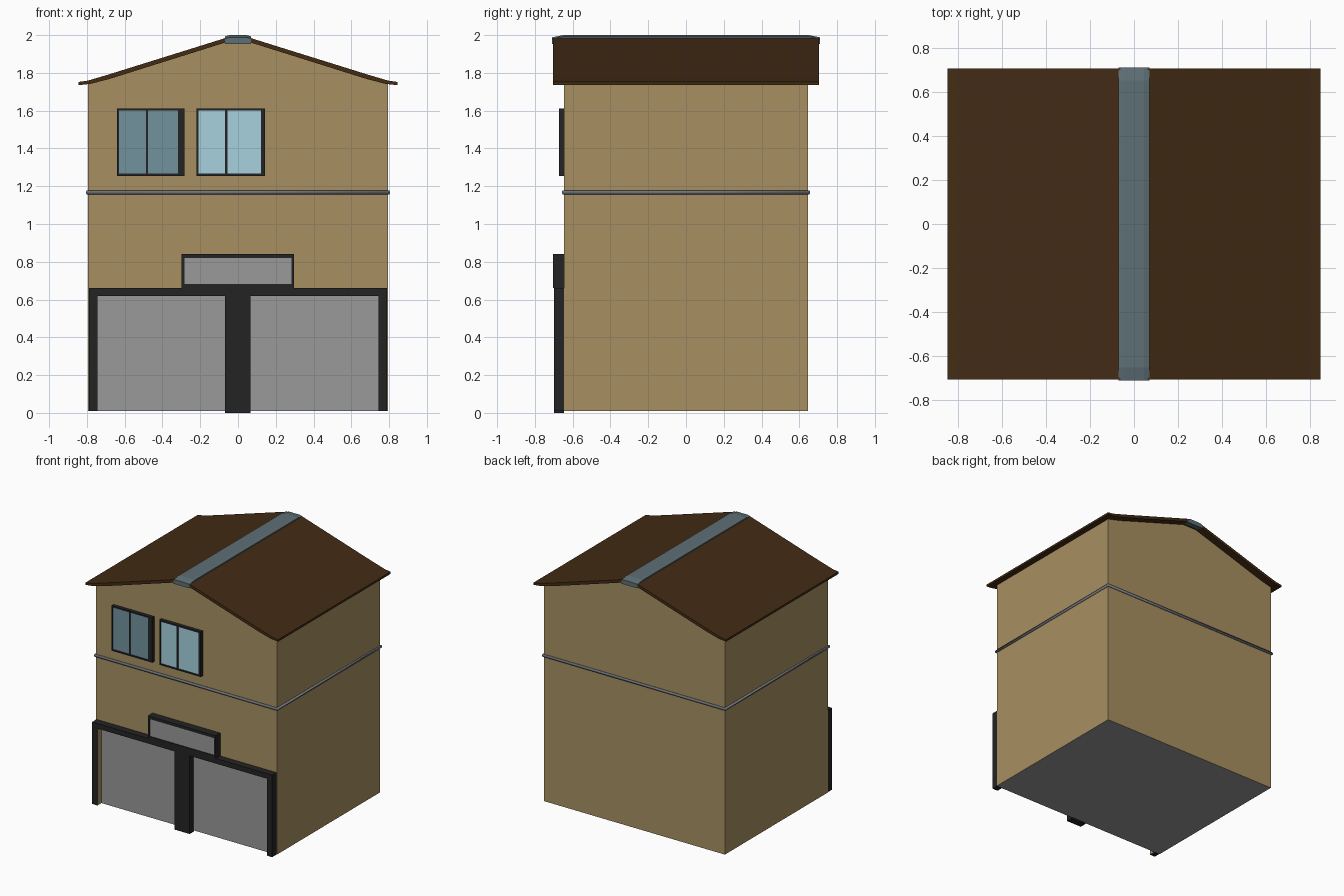
import bpy, bmesh
from mathutils import Vector

if "Cube" in bpy.data.objects:
    bpy.data.objects.remove(bpy.data.objects["Cube"])


def material(name, rgb):
    m = bpy.data.materials.new(name)
    m.diffuse_color = (*rgb, 1)
    m.use_nodes = True
    m.node_tree.nodes["Principled BSDF"].inputs["Base Color"].default_value = m.diffuse_color
    return m


TAN = material("tan_render", (0.39, 0.28, 0.12))
BROWN = material("brown_roof", (0.055, 0.024, 0.007))
SLATE = material("slate_blue", (0.11, 0.16, 0.18))
DARK = material("dark_frame", (0.017, 0.017, 0.017))
GREY = material("shutter_grey", (0.32, 0.32, 0.32))
BAND = material("band_grey", (0.16, 0.18, 0.21))
GLASS_DIM = material("dim_glass", (0.17, 0.29, 0.34))
GLASS = material("bright_glass", (0.38, 0.64, 0.73))


def finish(name, bm, *mats):
    bmesh.ops.recalc_face_normals(bm, faces=bm.faces)
    me = bpy.data.meshes.new(name)
    bm.to_mesh(me)
    bm.free()
    ob = bpy.data.objects.new(name, me)
    bpy.context.collection.objects.link(ob)
    for m in mats:
        me.materials.append(m)
    return ob


def boxes(name, mat, *bounds):
    """One object made of boxes, each (x0, x1, y0, y1, z0, z1)."""
    bm = bmesh.new()
    for x0, x1, y0, y1, z0, z1 in bounds:
        vs = bmesh.ops.create_cube(bm, size=1)["verts"]
        for v in vs:
            v.co = Vector((x1 if v.co.x > 0 else x0,
                           y1 if v.co.y > 0 else y0,
                           z1 if v.co.z > 0 else z0))
    return finish(name, bm, mat)


def loft(name, mats, profile, sections):
    """Closed xz profile repeated at (y, dz) sections, capped at both ends."""
    bm = bmesh.new()
    rings = [[bm.verts.new((x, y, z + dz)) for x, z in profile] for y, dz in sections]
    n = len(profile)
    for a, b in zip(rings, rings[1:]):
        for i in range(n):
            bm.faces.new((a[i], a[(i + 1) % n], b[(i + 1) % n], b[i]))
    bm.faces.new(rings[0])
    bm.faces.new(rings[-1])
    return finish(name, bm, *mats)


def mirrored(half):
    """Right half of an open line, mirrored to run from left to right."""
    return [(-x, z) for x, z in reversed(half)] + half


# Walls with gable ends and a grey underside
W, D = 0.793, 0.645
walls = loft("walls", (TAN, GREY),
             [(-W, 0.01), (W, 0.01), (W, 1.74), (0.06, 1.963), (-0.06, 1.963), (-W, 1.74)],
             [(-D, 0), (D, 0)])
for p in walls.data.polygons:
    if p.normal.z < -0.9:
        p.material_index = 1

# Roof sheet with slightly kicked eaves
top = mirrored([(0.065, 1.985), (0.69, 1.79), (0.795, 1.759), (0.845, 1.752)])
under = mirrored([(0.06, 1.963), (0.68, 1.768), (0.78, 1.742), (0.845, 1.735)])
loft("roof", (BROWN,), top + under[::-1], [(-0.705, 0), (0.705, 0)])

# Ridge cap, dipping at both ends
cap = mirrored([(0.045, 2.0), (0.07, 1.993), (0.07, 1.965)])
loft("ridge_cap", (SLATE,), cap, [(-0.71, -0.012), (-0.65, 0), (0.65, 0), (0.71, -0.012)])

# Rounded string course around the building
curve = bpy.data.curves.new("string_course", "CURVE")
curve.dimensions = "3D"
curve.bevel_depth = 0.011
curve.bevel_resolution = 1
spline = curve.splines.new("POLY")
spline.points.add(3)
for pt, (sx, sy) in zip(spline.points, ((-1, -1), (1, -1), (1, 1), (-1, 1))):
    pt.co = (sx * 0.798, sy * 0.65, 1.167, 1)
spline.use_cyclic_u = True
curve.materials.append(BAND)
course = bpy.data.objects.new("string_course", curve)
bpy.context.collection.objects.link(course)
bpy.context.view_layer.objects.active = course
course.select_set(True)
bpy.ops.object.convert(target="MESH")

# Shopfront: side posts with tan inner faces, centre post, header, shutters
F = -0.70
for side, s in (("left", -1), ("right", 1)):
    x0, x1 = sorted((s * 0.743, s * 0.79))
    post = boxes(side + "_post", DARK, (x0, x1, F, -D, 0.01, 0.62))
    post.data.materials.append(TAN)
    for p in post.data.polygons:
        if p.normal.x * s < -0.9:
            p.material_index = 1
    x0, x1 = sorted((s * 0.066, s * 0.743))
    boxes(side + "_shutter", GREY, (x0, x1, -0.65, -D, 0.01, 0.62))
boxes("centre_post", DARK, (-0.068, 0.066, F, -D, 0, 0.62))
boxes("shop_header", DARK, (-0.79, 0.79, F, -D, 0.62, 0.66))


def framed(name, x0, x1, z0, z1, y, left, right, edge, mid=None):
    """Frame bars against the front wall, with an optional mullion."""
    bars = [(x0, x0 + left, y, -D, z0, z1), (x1 - right, x1, y, -D, z0, z1),
            (x0 + left, x1 - right, y, -D, z0, z0 + edge),
            (x0 + left, x1 - right, y, -D, z1 - edge, z1)]
    if mid is not None:
        bars.append((mid - 0.006, mid + 0.006, y, -D, z0 + edge, z1 - edge))
    boxes(name, DARK, *bars)


# Blank sign board
framed("sign_frame", -0.298, 0.296, 0.66, 0.842, -0.704, 0.014, 0.014, 0.022)
boxes("sign_panel", GREY, (-0.284, 0.282, -0.698, -D, 0.682, 0.82))

# Upper windows
framed("left_window_frame", -0.64, -0.282, 1.255, 1.612, -0.672, 0.01, 0.036, 0.012, -0.482)
boxes("left_window_glass", GLASS_DIM, (-0.63, -0.318, -0.667, -D, 1.267, 1.6))
framed("right_window_frame", -0.22, 0.143, 1.255, 1.612, -0.672, 0.01, 0.02, 0.012, -0.062)
boxes("right_window_glass", GLASS, (-0.21, 0.123, -0.667, -D, 1.267, 1.6))
